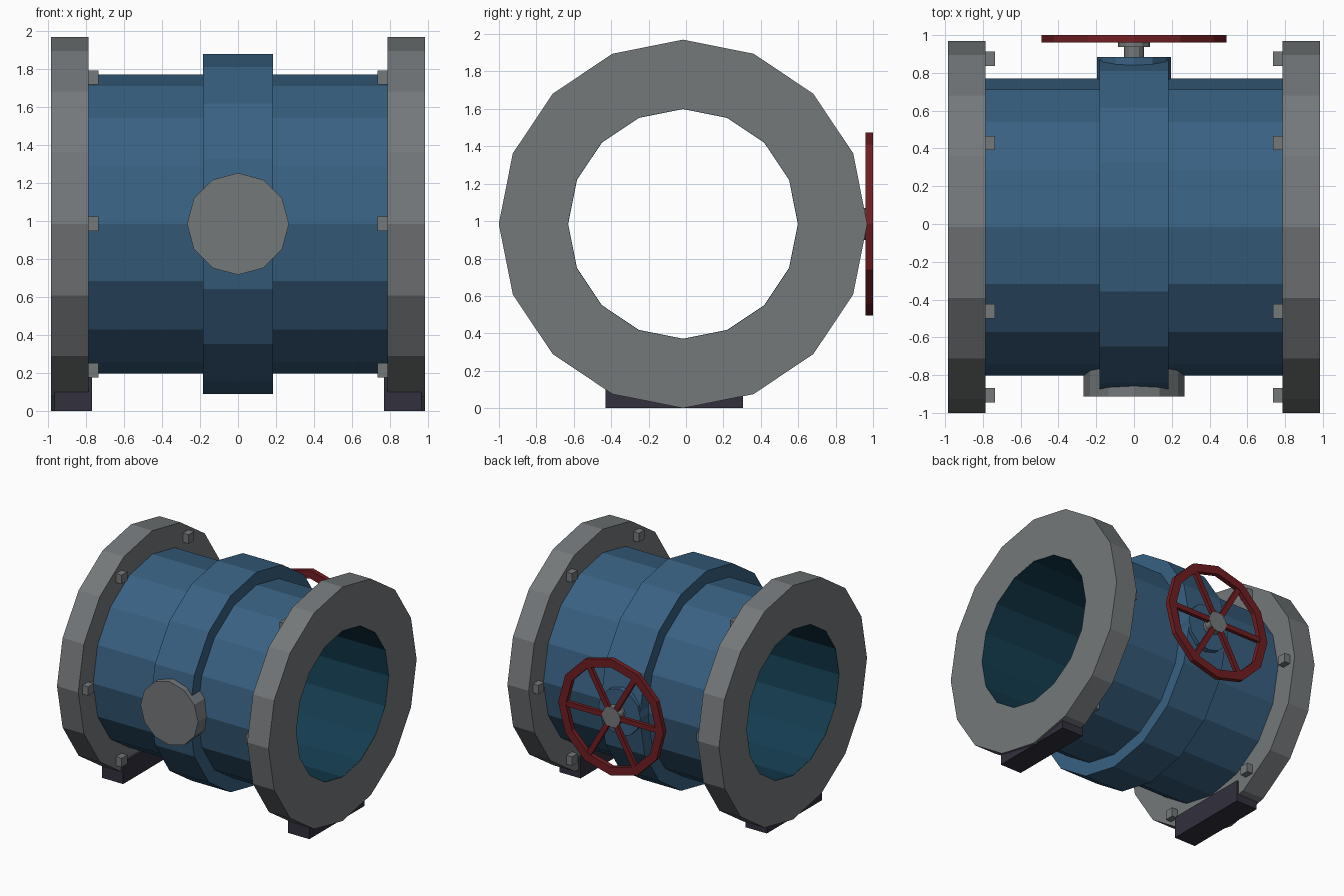
import bpy, bmesh, math
from mathutils import Matrix, Vector

if "Cube" in bpy.data.objects:
    bpy.data.objects.remove(bpy.data.objects["Cube"])

CY, CZ = -0.016, 0.985   # pipe axis


def material(name, rgb):
    m = bpy.data.materials.new(name)
    m.diffuse_color = (*rgb, 1)
    m.use_nodes = True
    m.node_tree.nodes["Principled BSDF"].inputs["Base Color"].default_value = m.diffuse_color
    return m


BLUE = material("body blue", (0.040, 0.118, 0.220))
TEAL = material("bore teal", (0.007, 0.046, 0.080))
GREY = material("flange grey", (0.175, 0.188, 0.195))
RED = material("wheel red", (0.165, 0.013, 0.016))
DARK = material("foot dark", (0.032, 0.029, 0.046))


def finish(bm, name, mat):
    bmesh.ops.recalc_face_normals(bm, faces=bm.faces)
    me = bpy.data.meshes.new(name)
    bm.to_mesh(me)
    bm.free()
    me.materials.append(mat)
    ob = bpy.data.objects.new(name, me)
    bpy.context.collection.objects.link(ob)
    return ob


def prism(name, mat, axis, a, b, r, n, hole=0.0):
    """n-sided prism along x or y from a to b, a vertex at the top, optional hole."""
    bm = bmesh.new()

    def loop(t, rad):
        out = []
        for i in range(n):
            ang = 2 * math.pi * i / n
            s, c = rad * math.sin(ang), rad * math.cos(ang)
            co = (t, CY + s, CZ + c) if axis == 'X' else (s, t, CZ + c)
            out.append(bm.verts.new(co))
        return out

    if hole:
        loops = [loop(a, r), loop(b, r), loop(b, hole), loop(a, hole)]
        pairs = [(0, 1), (1, 2), (2, 3), (3, 0)]
    else:
        loops = [loop(a, r), loop(b, r)]
        pairs = [(0, 1)]
        bm.faces.new(loops[0])
        bm.faces.new(loops[1])
    for p, q in pairs:
        for i in range(n):
            j = (i + 1) % n
            bm.faces.new((loops[p][i], loops[p][j], loops[q][j], loops[q][i]))
    return finish(bm, name, mat)


def box(name, mat, lo, hi, turn=None):
    bm = bmesh.new()
    lo, hi = Vector(lo), Vector(hi)
    mtx = Matrix.Translation((lo + hi) / 2) @ Matrix.Diagonal((*(hi - lo), 1))
    bmesh.ops.create_cube(bm, size=1, matrix=(turn or Matrix()) @ mtx)
    return finish(bm, name, mat)


# pipe body, middle band and bore lining
prism("body", BLUE, 'X', -0.79, 0.79, 0.787, 16, hole=0.616)
prism("middle_band", BLUE, 'X', -0.183, 0.183, 0.895, 16, hole=0.70)
prism("bore_lining", TEAL, 'X', -0.984, 0.984, 0.620, 16, hole=0.614)

# flanges, bolts and feet at both ends
for side, s in (("left", -1), ("right", 1)):
    x0, x1 = sorted((s * 0.787, s * 0.985))
    prism(f"{side}_flange", GREY, 'X', x0, x1, 0.985, 16, hole=0.617)
    for i in range(6):
        a = math.radians(60 * i)
        y, z = CY + 0.89 * math.cos(a), CZ + 0.89 * math.sin(a)
        x0, x1 = sorted((s * 0.735, s * 0.80))
        box(f"{side}_bolt_{i + 1}", GREY,
            (x0, y - 0.038, z - 0.038), (x1, y + 0.038, z + 0.038))
    x0, x1 = sorted((s * 0.768, s * 0.966))
    box(f"{side}_foot", DARK, (x0, -0.43, 0), (x1, 0.305, 0.18))

# front cap
prism("front_cap", GREY, 'Y', -0.913, -0.70, 0.268, 12)

# rear boss, stem and hub
prism("rear_boss", BLUE, 'Y', 0.70, 0.885, 0.195, 12)
prism("stem", GREY, 'Y', 0.86, 0.95, 0.053, 12)
prism("hub", GREY, 'Y', 0.937, 0.997, 0.085, 12)

# handwheel: rim and three bars making six spokes
prism("wheel_rim", RED, 'Y', 0.96, 1.0, 0.49, 12, hole=0.42)
for i in range(3):
    turn = Matrix.Translation((0, 0, CZ)) @ Matrix.Rotation(math.radians(60 * i), 4, 'Y')
    box(f"wheel_spoke_{i + 1}", RED, (-0.43, 0.964, -0.021), (0.43, 0.995, 0.021), turn)
